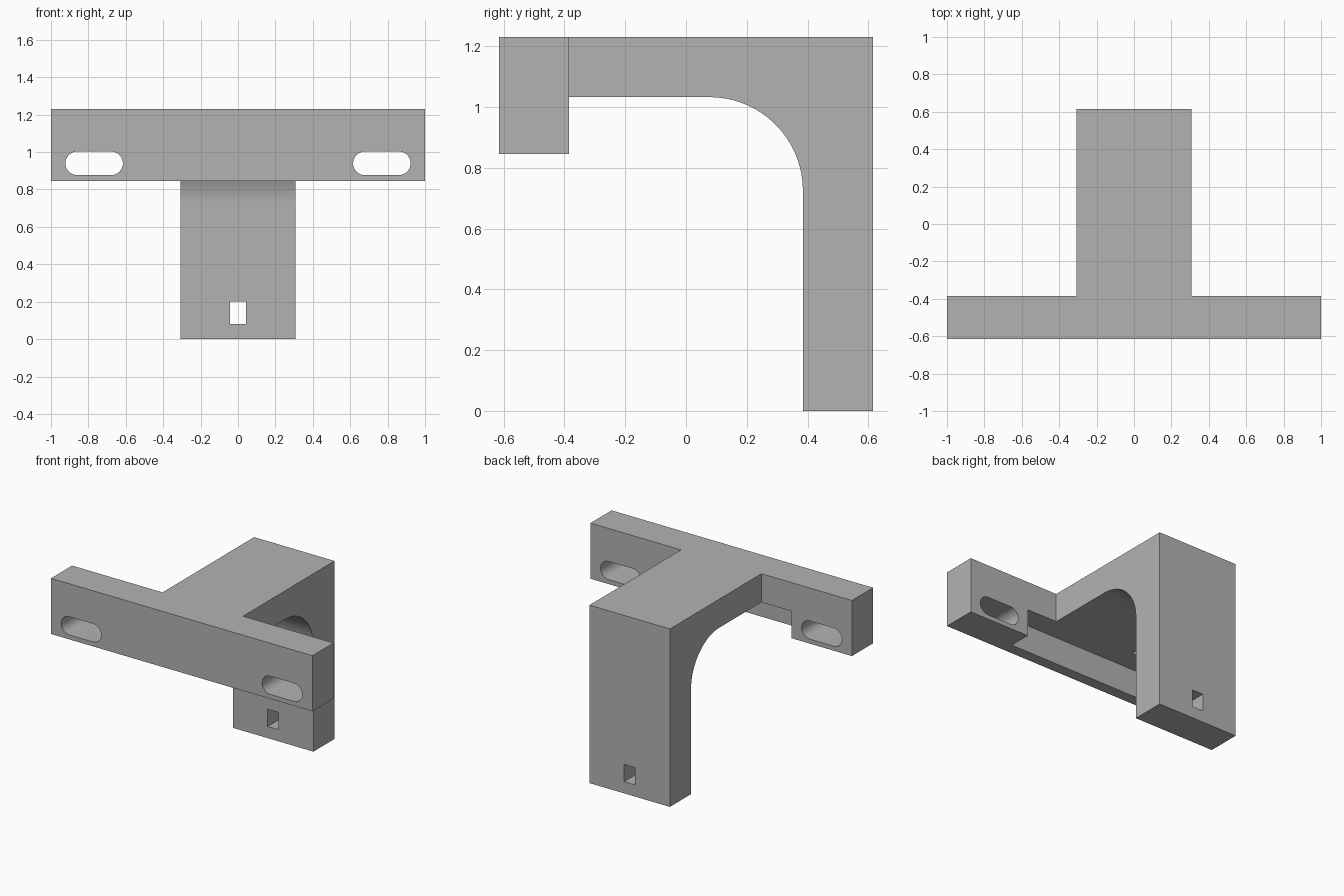
import bpy, bmesh, math
from mathutils import Vector

old = bpy.data.objects.get("Cube")
if old:
    bpy.data.objects.remove(old, do_unlink=True)

# Single grey material
grey = bpy.data.materials.new("plain grey")
grey.use_nodes = True
colour = (0.45, 0.45, 0.45, 1)
grey.diffuse_color = colour
grey.node_tree.nodes["Principled BSDF"].inputs["Base Color"].default_value = colour

U = 1 / 13                      # design unit
HALF_DEPTH = 8 * U
HEIGHT = 16 * U
ARM_UNDERSIDE = 1.033


def prism(name, points, offset):
    """Extrude a closed outline of 3D points along offset."""
    bm = bmesh.new()
    face = bm.faces.new([bm.verts.new(p) for p in points])
    new = bmesh.ops.extrude_face_region(bm, geom=[face])["geom"]
    verts = [v for v in new if isinstance(v, bmesh.types.BMVert)]
    bmesh.ops.translate(bm, verts=verts, vec=Vector(offset))
    bmesh.ops.recalc_face_normals(bm, faces=bm.faces)
    mesh = bpy.data.meshes.new(name)
    bm.to_mesh(mesh)
    bm.free()
    mesh.materials.append(grey)
    obj = bpy.data.objects.new(name, mesh)
    bpy.context.collection.objects.link(obj)
    return obj


def rect(x, y0, y1):
    return [(-x, y0), (x, y0), (x, y1), (-x, y1)]


def arc(cx, cz, r, start, end, steps):
    angles = [math.radians(start + (end - start) * i / steps) for i in range(steps + 1)]
    return [(cx + r * math.cos(a), cz + r * math.sin(a)) for a in angles]


# T-shaped block: cross bar along the front, arm running back
half_arm, bar_back = 4 * U, -5 * U
plan = [(-1, -HALF_DEPTH), (1, -HALF_DEPTH), (1, bar_back), (half_arm, bar_back),
        (half_arm, HALF_DEPTH), (-half_arm, HALF_DEPTH), (-half_arm, bar_back), (-1, bar_back)]
bracket = prism("bracket", [(x, y, 0) for x, y in plan], (0, 0, HEIGHT))
cutters = []

# Rounded opening under the arm, which also hollows the back of the bar
radius = 4 * U
leg_front, pocket_front, pocket_half = 5 * U, -7 * U, 7 * U
opening = [(pocket_front, -0.2), (leg_front, -0.2)]
opening += arc(leg_front - radius, ARM_UNDERSIDE - radius, radius, 0, 90, 24)
opening += [(pocket_front, ARM_UNDERSIDE)]
cutters.append(prism("arch_cutter", [(-pocket_half, y, z) for y, z in opening],
                     (2 * pocket_half, 0, 0)))

# Space below the cross bar
cutters.append(prism("under_bar_cutter", [(x, y, -0.3) for x, y in rect(1.2, -1, 0)],
                     (0, 0, 0.3 + 11 * U)))

# Rounded mounting slots, one at each end of the bar
slot_r, slot_x, slot_z = 0.063, 10 * U, 0.94
straight = 2 * U - slot_r
for side, name in ((-1, "right_slot_cutter"), (1, "left_slot_cutter")):
    outline = arc(side * slot_x + straight, slot_z, slot_r, -90, 90, 16)
    outline += arc(side * slot_x - straight, slot_z, slot_r, 90, 270, 16)
    cutters.append(prism(name, [(x, -0.8, z) for x, z in outline], (0, 0.6, 0)))

# Small rectangular hole through the leg
cutters.append(prism("leg_hole_cutter", [(x, 0.2, z) for x, z in rect(0.042, 0.081, 0.2)],
                     (0, 0.6, 0)))

# Cut everything out of the block
bpy.ops.object.select_all(action="DESELECT")
bpy.context.view_layer.objects.active = bracket
bracket.select_set(True)
for cutter in cutters:
    cutter.hide_render = True
    mod = bracket.modifiers.new(cutter.name, "BOOLEAN")
    mod.operation = "DIFFERENCE"
    mod.solver = "EXACT"
    mod.object = cutter
    bpy.ops.object.modifier_apply(modifier=mod.name)
for cutter in cutters:
    bpy.data.objects.remove(cutter, do_unlink=True)

bpy.ops.object.shade_smooth_by_angle(angle=math.radians(30))
